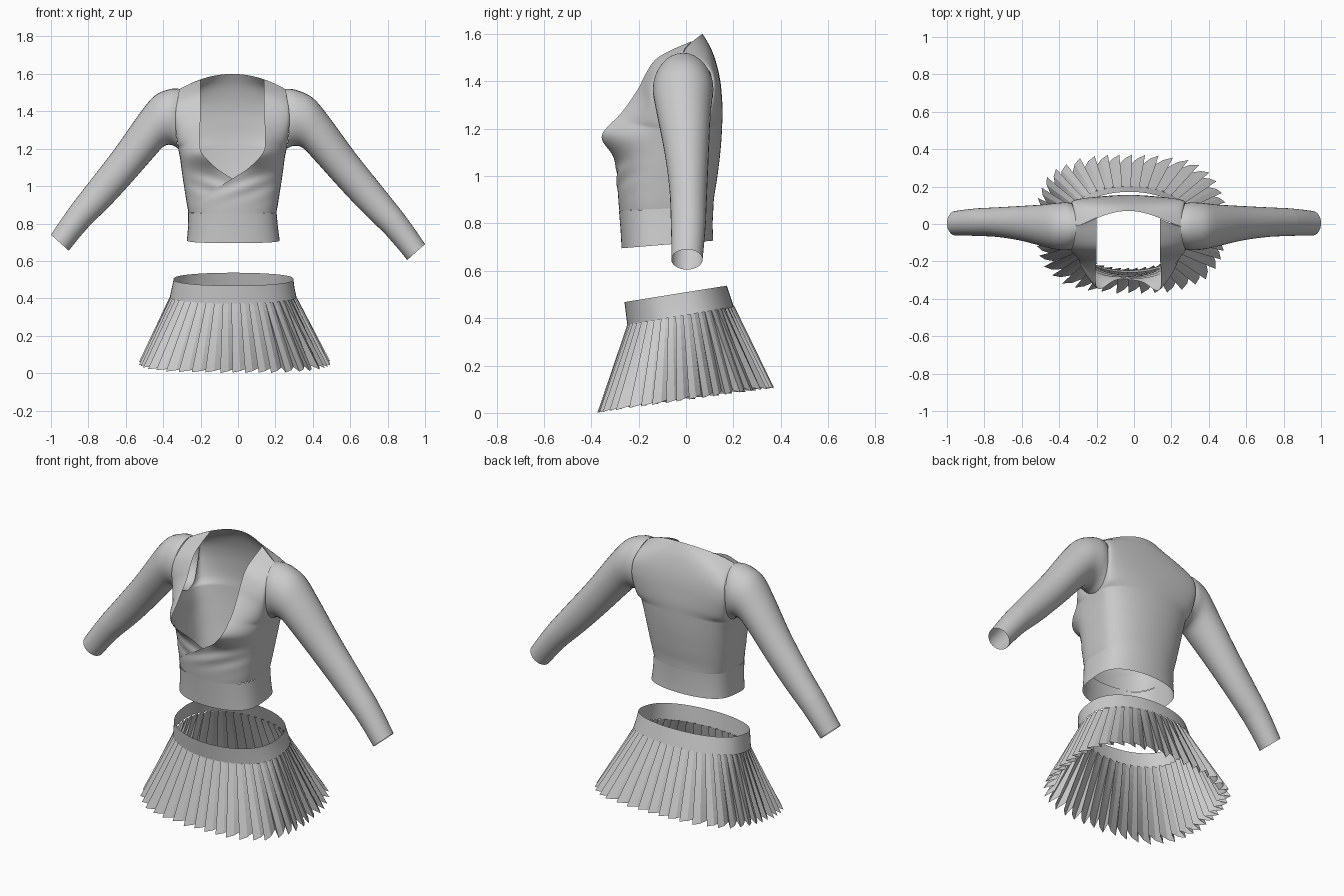
import bpy, bmesh, math, random
from math import sin, cos, pi

if "Cube" in bpy.data.objects:
    bpy.data.objects.remove(bpy.data.objects["Cube"])

random.seed(4)
CX = -0.03  # centre line of the garment


def grid(name, rows, closed=False, smooth=True):
    """Mesh a list of equal-length point rows into an open cloth sheet or tube."""
    n = len(rows[0])
    verts = [p for r in rows for p in r]
    faces = []
    for i in range(len(rows) - 1):
        for j in range(n if closed else n - 1):
            k = (j + 1) % n
            faces.append((i*n + j, i*n + k, (i+1)*n + k, (i+1)*n + j))
    me = bpy.data.meshes.new(name)
    me.from_pydata(verts, [], faces)
    bm = bmesh.new()
    bm.from_mesh(me)
    bmesh.ops.recalc_face_normals(bm, faces=bm.faces)
    bm.to_mesh(me)
    bm.free()
    for f in me.polygons:
        f.use_smooth = smooth
    ob = bpy.data.objects.new(name, me)
    bpy.context.collection.objects.link(ob)
    return ob


def resample(table, sub=5):
    """Catmull-Rom interpolation between table rows."""
    out = []
    for i in range(len(table) - 1):
        p0, p1 = table[max(i-1, 0)], table[i]
        p2, p3 = table[i+1], table[min(i+2, len(table)-1)]
        for s in range(sub):
            t = s / sub
            out.append([b + 0.5*t*(c - a + t*(2*a - 5*b + 4*c - d + t*(3*(b - c) + d - a)))
                        for a, b, c, d in zip(p0, p1, p2, p3)])
    return out + [list(table[-1])]


def spow(v, q):
    return math.copysign(abs(v) ** q, v)


# Bodice rows: inner z, outer z, outer x, outer y, depth y, inner x, roundness
FRONT = [
    (.85, .86, .235, -.075, -.275, -.225, .6),
    (.90, .90, .243, -.07, -.28, -.20, .6),
    (.97, .97, .254, -.06, -.285, -.115, .6),
    (1.04, 1.04, .265, -.05, -.29, 0, .6),
    (1.10, 1.09, .272, -.04, -.295, .09, .6),
    (1.18, 1.15, .28, -.025, -.305, .165, .6),
    (1.25, 1.20, .29, -.012, -.27, .175, .6),
    (1.30, 1.23, .294, -.08, -.24, .175, .6),
    (1.37, 1.30, .303, -.12, -.195, .17, .6),
    (1.43, 1.37, .305, -.135, -.165, .17, .6),
    (1.49, 1.44, .298, -.115, -.125, .17, .6),
    (1.53, 1.495, .287, -.06, -.06, .17, 1),
    (1.57, 1.52, .28, -.01, .033, .17, 3),
]
# Back rows share the side seam and add their own armhole
BACK_Z = (.87, .92, .98, 1.04, 1.10, 1.16, 1.22, 1.27, 1.33, 1.40, 1.47, 1.54, 1.60)
BACK_Y = (.115, .12, .13, .138, .145, .15, .153, .155, .152, .145, .13, .105, .07)
BACK_ARM = (.05, .09, .110, .10, .045, -.01)
BACK = [(BACK_Z[i], f[1], f[2], f[3] if i < 7 else BACK_ARM[i-7], BACK_Y[i], -1, f[6])
        for i, f in enumerate(FRONT)]


def bodice(name, table, side, cols, bust=0, lift=0):
    # side seam and armhole are sampled separately so front and back meet
    rows = []
    for zi, zo, xo, yo, yd, xi, q in resample(table[:7]) + resample(table[6:])[1:]:
        a0 = math.asin(max(-1, min(1, xi / xo)))
        ref = cos(max(a0, 0))
        row = []
        for j in range(cols + 1):
            a = a0 + (pi/2 - a0) * j / cols
            c = max(cos(a), 0) / ref
            x, z = xo * sin(a), zo + (zi - zo) * c * c
            y = yo + (yd - yo) * c ** q - lift * c
            y -= bust * c * math.exp(-(abs(x) - .145)**2 / .010 - (z - 1.165)**2 / .006)
            if bust:  # soft diagonal folds under the bust
                y += .004 * c * sin(70 * (z - .4*x)) * math.exp(-(z - 1.0)**2 / .004)
            row.append((CX + side * x, y, z))
        rows.append(row)
    return grid(name, rows)


bodice("wrap_front_over", FRONT, 1, 30, .045, .006)
bodice("wrap_front_under", FRONT, -1, 30, .045, -.002)
bodice("bodice_back", BACK, 1, 48)


def band(name, profile, n=72):
    """Closed cloth band; rows: centre x, half width, side y, front y, back y, front z, back z, roundness."""
    rows = []
    for cx, w, ys, yf, yb, zf, zb, q in profile:
        row = []
        for j in range(n):
            a = 2*pi*j/n
            c = cos(a)
            y = ys + (yb - ys if c > 0 else ys - yf) * spow(c, q)
            row.append((cx + w*sin(a), y, zf + (zb - zf) * (y - yf) / (yb - yf)))
        rows.append(row)
    return grid(name, rows, True)


# Hem band of the top
band("top_waistband", [
    (-.025, .248, -.075, -.272, .115, .695, .727, .6),
    (-.027, .240, -.075, -.276, .112, .77, .795, .6),
    (-.03, .236, -.075, -.283, .116, .853, .872, .6)])

# Sleeve rings: upper x,z, lower x,z, centre y, half depth, blend away from shoulder
SLEEVE = [
    (.28, 1.52, .29, 1.20, -.012, .123, 0),
    (.335, 1.515, .325, 1.215, -.012, .128, .08),
    (.42, 1.475, .37, 1.205, -.012, .124, .18),
    (.50, 1.38, .43, 1.14, -.008, .112, .3),
    (.64, 1.18, .55, 1.0, .004, .092, .5),
    (.78, .995, .67, .865, .01, .079, .75),
    (.88, .865, .785, .75, .01, .074, .88),
]
CUFF = [SLEEVE[-1], (.94, .78, .845, .68, .008, .070, .94), (1.0, .69, .905, .605, .004, .066, 1)]


def sleeve(name, table, side, n=32):
    rows = []
    for ux, uz, lx, lz, yc, ry, t in resample(table):
        row = []
        for j in range(n):
            a = 2*pi*j/n
            k = .5 + .5*cos(a)
            x = lx + (ux - lx)*k + .019*sin(a)**2 * max(0, 1 - t*8)
            z = lz + (uz - lz)*k + (.05*t if side < 0 else 0)
            row.append((side*x + CX*(1 - t), yc + ry*sin(a), z))
        rows.append(row)
    return grid(name, rows, True)


for side, label in ((1, "right"), (-1, "left")):
    sleeve("sleeve_" + label, SLEEVE, side)
    sleeve("cuff_" + label, CUFF, side)

# Skirt waistband
band("skirt_waistband", [
    (-.026, .338, -.02, -.248, .202, .372, .447, .8),
    (-.026, .328, -.03, -.254, .188, .42, .49, .8),
    (-.024, .320, -.04, -.260, .172, .468, .537, .8)])

# Knife-pleated skirt: each pleat is a wide outer face with a folded return
PLEATS, STEPS = 46, 8
folds = [(random.uniform(.85, 1.15), random.uniform(-.12, .12)) for _ in range(PLEATS)]
rows = []
for i in range(STEPS + 1):
    t = i / STEPS
    w, d = .328 + .152*t, .219 + .123*t
    cx, cy, n = -.026 + .008*t, -.022 + .022*t, 2.25 + .7*t
    row = []
    for p in range(PLEATS):
        size, shift = folds[p]
        depth = (.007 + .023*t) * size
        for f, r in ((0, -1), (.6, .25), (1.2, 1)):
            a = 2*pi*(p + f + shift*t)/PLEATS
            s, c = sin(a), cos(a)
            k = (abs(s)**n + abs(c)**n) ** (-1/n)  # squarish oval outline
            x = cx + w*k*s + r*depth*s
            y = cy + d*k*c + r*depth*c
            top, hem = .417 + .166*y, .062 + .14*y - .008*r*size
            row.append((x, y, top + (hem - top)*t))
    rows.append(row)
grid("pleated_skirt", rows, True, False)
